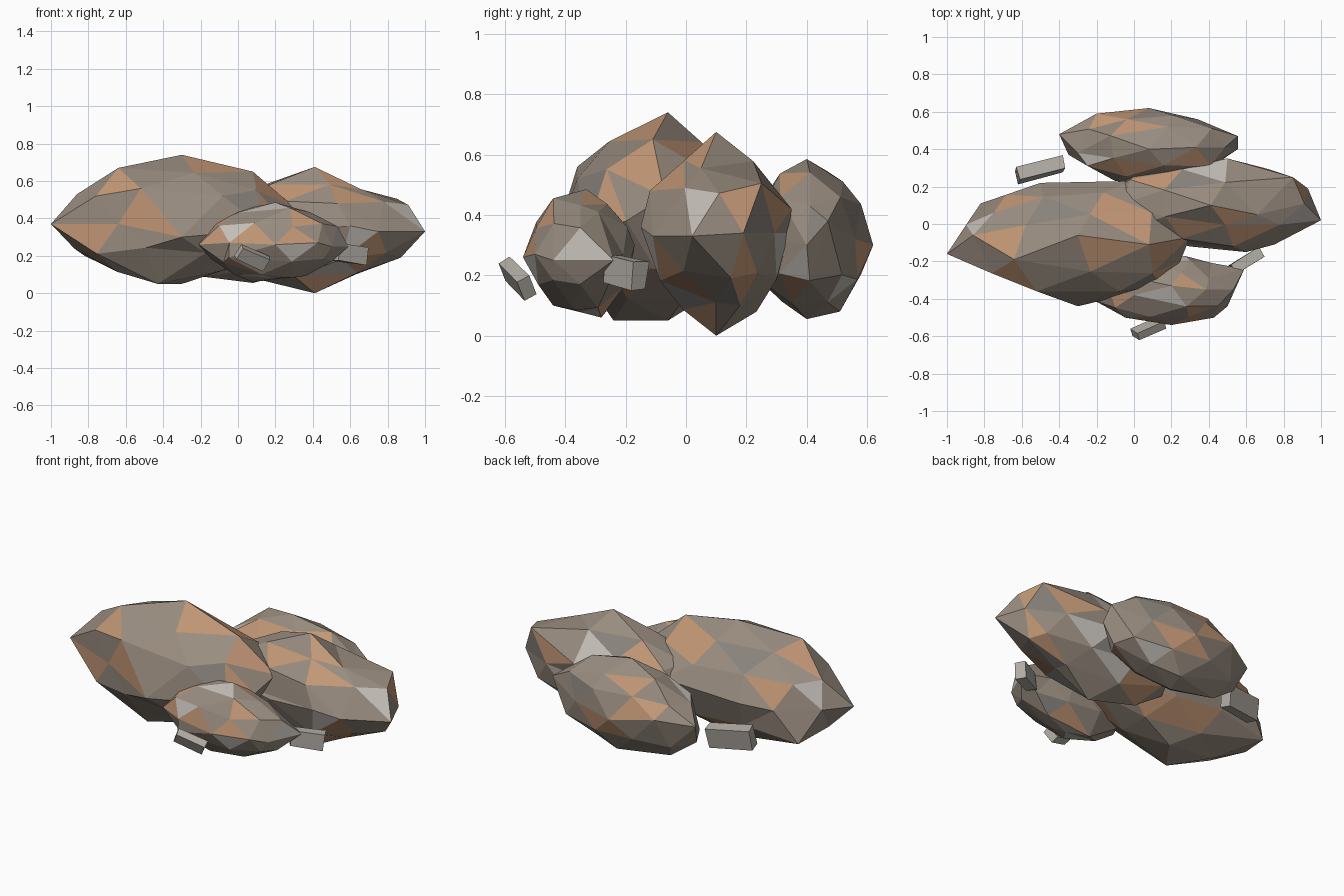
import bpy, bmesh, random
from mathutils import Vector, Euler
from math import radians

random.seed(7)


def material(name, rgb):
    m = bpy.data.materials.new(name)
    m.diffuse_color = (*rgb, 1)
    return m


stone = material("stone", (0.32, 0.265, 0.215))
ochre = material("ochre", (0.54, 0.31, 0.18))
pale = material("pale", (0.56, 0.52, 0.48))
slate = material("slate", (0.25, 0.225, 0.20))
chip_mat = material("chip", (0.45, 0.42, 0.38))


def finish(name, bm, mats):
    bmesh.ops.recalc_face_normals(bm, faces=bm.faces)
    me = bpy.data.meshes.new(name)
    bm.to_mesh(me)
    bm.free()
    for m in mats:
        me.materials.append(m)
    ob = bpy.data.objects.new(name, me)
    bpy.context.collection.objects.link(ob)
    return ob


def rock(name, centre, radii, spread, corners):
    """Faceted ellipsoid whose nearest vertices are pulled to the main corners."""
    bm = bmesh.new()
    bmesh.ops.create_icosphere(bm, subdivisions=2, radius=1)
    c = Vector(centre)
    free = list(bm.verts)
    placed = []
    for p in corners:
        p = Vector(p)
        d = Vector([(p[i] - c[i]) / radii[i] for i in range(3)]).normalized()
        v = max(free, key=lambda q: q.co.normalized().dot(d))
        free.remove(v)
        placed.append((v, p))
    for v in free:
        k = random.uniform(*spread)
        v.co = Vector([c[i] + v.co[i] * radii[i] * k for i in range(3)])
    for v, p in placed:
        v.co = p
    # scattered mineral colours
    for f in bm.faces:
        f.material_index = random.choices((0, 1, 2, 3), (70, 19, 8, 3))[0]
    return finish(name, bm, (stone, ochre, pale, slate))


def chip(name, loc, size, rot):
    bm = bmesh.new()
    bmesh.ops.create_cube(bm, size=1)
    r = Euler([radians(a) for a in rot]).to_matrix()
    for v in bm.verts:
        k = random.uniform(0.92, 1.06)
        v.co = Vector(loc) + r @ Vector([v.co[i] * size[i] * k for i in range(3)])
    return finish(name, bm, (chip_mat,))


# large boulder on the left
rock("large_boulder", (-0.33, -0.1, 0.38), (0.65, 0.34, 0.34), (0.89, 0.96), [
    (-1, -0.16, 0.37), (-0.3, -0.06, 0.74), (-0.3, -0.06, 0.05),
    (-0.64, -0.19, 0.67), (0.08, -0.11, 0.65), (-0.52, -0.36, 0.56),
    (-0.08, -0.36, 0.52), (-0.3, -0.44, 0.3), (-0.82, 0.11, 0.2),
    (-0.5, 0.22, 0.4), (0.0, 0.23, 0.42), (0.3, -0.07, 0.46),
    (0.15, -0.33, 0.34), (-0.86, -0.06, 0.53), (-0.43, -0.24, 0.05),
    (-0.64, -0.31, 0.37)])

# right boulder
rock("right_boulder", (0.40, 0.11, 0.34), (0.6, 0.25, 0.31), (0.9, 1.0), [
    (0.41, 0.10, 0.675), (0.41, 0.10, 0.0), (1.0, 0.02, 0.33),
    (0.85, 0.25, 0.505), (0.93, 0.19, 0.34), (0.66, 0.05, 0.555),
    (0.5, 0.35, 0.42), (0.60, -0.15, 0.36), (0.75, -0.11, 0.33),
    (0.3, -0.12, 0.33), (0.87, 0.15, 0.19), (0.53, -0.12, 0.48),
    (0.64, 0.1, 0.11)])

# front boulder
rock("front_boulder", (0.19, -0.35, 0.27), (0.4, 0.185, 0.205), (0.92, 1.02), [
    (-0.21, -0.41, 0.26), (0.2, -0.33, 0.485), (0.0, -0.38, 0.43),
    (0.28, -0.44, 0.455), (0.4, -0.29, 0.41), (0.59, -0.24, 0.25),
    (0.5, -0.44, 0.25), (0.2, -0.54, 0.26), (-0.05, -0.5, 0.19),
    (0.27, -0.17, 0.3), (0.08, -0.28, 0.06), (0.3, -0.37, 0.085)])

# back boulder
rock("back_boulder", (0.08, 0.41, 0.32), (0.48, 0.2, 0.26), (0.92, 1.02), [
    (-0.4, 0.48, 0.33), (0.08, 0.40, 0.585), (0.08, 0.40, 0.055),
    (0.08, 0.62, 0.3), (0.555, 0.47, 0.38), (0.555, 0.40, 0.3),
    (-0.2, 0.59, 0.36), (0.18, 0.52, 0.51), (0.1, 0.51, 0.08),
    (-0.1, 0.23, 0.33), (-0.35, 0.37, 0.26), (-0.2, 0.43, 0.09),
    (-0.3, 0.38, 0.41)])

# loose stone chips around the base
chip("front_chip", (0.075, -0.56, 0.19), (0.17, 0.045, 0.075), (30, 22, 24))
chip("right_chip", (0.6, -0.2, 0.21), (0.18, 0.06, 0.095), (0, 8, 32))
chip("back_chip", (-0.5, 0.29, 0.23), (0.25, 0.07, 0.12), (-10, 6, 14))
